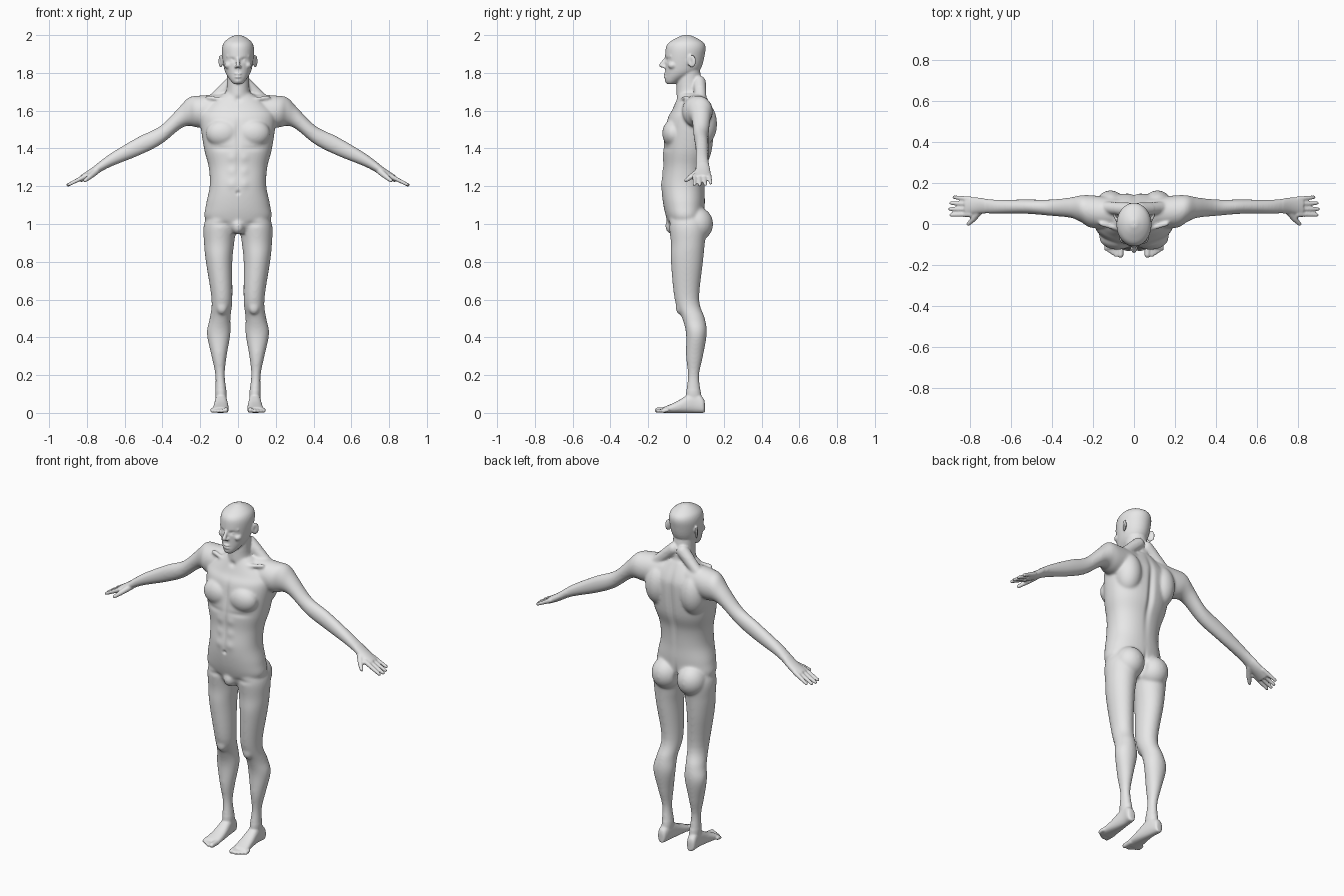
import bpy
import bmesh
from math import cos, sin, pi, exp, copysign
from mathutils import Vector, Matrix

default_cube = bpy.data.objects.get("Cube")
if default_cube:
    bpy.data.objects.remove(default_cube, do_unlink=True)

SIDES = 40
STEPS = 5
bm = bmesh.new()


def catmull_rom(before, start, end, after, t):
    """Blend between two values, guided by their neighbours."""
    slope_in = (end - before) / 2
    slope_out = (after - start) / 2
    rise = end - start
    bend = 3 * rise - 2 * slope_in - slope_out
    twist = slope_in + slope_out - 2 * rise
    return start + t * (slope_in + t * (bend + t * twist))


def smooth_rows(rows):
    """Fill in sections between the given ones."""
    padded = [rows[0], *rows, rows[-1]]
    result = []
    for quad in zip(padded, padded[1:], padded[2:], padded[3:]):
        for step in range(STEPS):
            result.append([catmull_rom(*values, step / STEPS) for values in zip(*quad)])
    return result + [rows[-1]]


def rounded(value, power):
    return copysign(abs(value) ** (2 / power), value)


def loft(rows, place, power=2):
    """Skin sections of (position, a low, a high, b low, b high) along one axis."""
    rings = []
    for position, a_low, a_high, b_low, b_high in smooth_rows(rows):
        ring = []
        for side in range(SIDES):
            angle = 2 * pi * side / SIDES
            a = (a_low + a_high + rounded(cos(angle), power) * (a_high - a_low)) / 2
            b = (b_low + b_high + rounded(sin(angle), power) * (b_high - b_low)) / 2
            ring.append(bm.verts.new(place(position, a, b)))
        rings.append(ring)
    for lower, upper in zip(rings, rings[1:]):
        for side in range(SIDES):
            following = (side + 1) % SIDES
            bm.faces.new((lower[side], lower[following], upper[following], upper[side]))
    bm.faces.new(rings[0])
    bm.faces.new(rings[-1])


def along_x(position, a, b):
    return (position, a, b)


def along_y(position, a, b):
    return (a, position, b)


def along_z(position, a, b):
    return (a, b, position)


def upright_loft(rows, power):
    """Symmetric loft from (height, half width, front, back)."""
    loft([(height, -width, width, front, back) for height, width, front, back in rows],
         along_z, power)


def ellipsoid(center, radii, turn=0):
    matrix = (Matrix.Translation(center) @ Matrix.Rotation(turn, 4, 'Z')
              @ Matrix.Diagonal((*radii, 1)))
    bmesh.ops.create_uvsphere(bm, u_segments=24, v_segments=16, radius=1, matrix=matrix)


def capsule(start, end, start_radius, end_radius):
    start, end = Vector(start), Vector(end)
    axis = end - start
    turn = axis.to_track_quat('Z', 'Y').to_matrix().to_4x4()
    bmesh.ops.create_cone(bm, cap_ends=True, segments=24, depth=axis.length,
                          radius1=start_radius, radius2=end_radius,
                          matrix=Matrix.Translation((start + end) / 2) @ turn)
    ellipsoid(start, [start_radius] * 3)
    ellipsoid(end, [end_radius] * 3)


def build_arm():
    loft([(.03, -.02, .12, 1.52, 1.69), (.2, -.02, .14, 1.51, 1.68), (.26, .01, .14, 1.52, 1.67),
          (.31, .03, .13, 1.5, 1.62), (.41, .04, .12, 1.42, 1.52), (.53, .05, .12, 1.36, 1.46),
          (.68, .05, .12, 1.3, 1.37), (.77, .05, .13, 1.25, 1.3), (.83, .04, .13, 1.22, 1.26)],
         along_x)
    # Four fingers fan out, the thumb points forward
    for finger in range(4):
        reach = .1 - .005 * (finger - 1) ** 2
        root = Vector((.8, .047 + .025 * finger, 1.257))
        tip = Vector((.8 + reach, .044 + .029 * finger, 1.257 - reach / 2))
        capsule(root, tip, .013, .009)
    capsule((.75, .07, 1.28), (.785, .025, 1.25), .018, .014)
    capsule((.785, .025, 1.25), (.81, 0, 1.23), .014, .01)


def build_leg():
    loft([(1.08, .03, .14, -.08, .08), (1, .01, .18, -.09, .11), (.9, .02, .18, -.08, .1),
          (.8, .03, .17, -.08, .09), (.6, .03, .14, -.06, .07), (.5, .04, .15, -.02, .1),
          (.42, .04, .165, 0, .11), (.3, .06, .14, 0, .09), (.2, .07, .12, .01, .07),
          (.1, .06, .12, 0, .08), (.03, .07, .11, 0, .09)], along_z)
    # Kneecap
    ellipsoid((.085, -.03, .56), (.03, .025, .04))
    # Foot from heel to ball
    loft([(.1, .08, .1, 0, .05), (.09, .07, .12, 0, .08), (.04, .06, .12, 0, .11),
          (-.05, .05, .13, 0, .06), (-.12, .05, .14, 0, .03)], along_y, power=2.4)
    # Toes
    capsule((.065, -.1, .016), (.065, -.152, .014), .016, .014)
    for toe in range(4):
        x = .088 + .016 * toe
        capsule((x, -.1, .015), (x, -.152 + .01 * toe, .01), .011, .01)


def build_muscles():
    # Chest, shoulder blade, buttock
    ellipsoid((.08, -.066, 1.48), (.09, .06, .075))
    ellipsoid((.115, .085, 1.53), (.075, .08, .12))
    ellipsoid((.083, .058, 1), (.083, .086, .09))
    # Collarbone and neck muscle
    capsule((.02, -.04, 1.65), (.16, 0, 1.67), .011, .012)
    capsule((.03, .07, 1.75), (.13, .08, 1.66), .035, .03)


def build_face_side():
    # Ear, brow, cheekbone, nostril
    ellipsoid((.091, .03, 1.862), (.008, .025, .034), turn=-.45)
    capsule((.014, -.1, 1.886), (.055, -.08, 1.888), .009, .007)
    ellipsoid((.05, -.07, 1.84), (.022, .026, .02))
    ellipsoid((.011, -.118, 1.832), (.008, .01, .007))


def mirror_parts():
    bmesh.ops.recalc_face_normals(bm, faces=bm.faces)
    copied = bmesh.ops.duplicate(bm, geom=bm.verts[:] + bm.edges[:] + bm.faces[:])
    for item in copied["geom"]:
        if isinstance(item, bmesh.types.BMVert):
            item.co.x = -item.co.x


def build_trunk():
    upright_loft([(.95, .06, -.07, .04), (1.02, .17, -.1, .09), (1.1, .17, -.12, .1),
                  (1.2, .15, -.13, .1), (1.3, .155, -.12, .11), (1.4, .18, -.12, .14),
                  (1.55, .2, -.1, .15), (1.61, .18, -.07, .14), (1.69, .08, -.04, .1)], power=2.2)
    ellipsoid((0, -.07, .99), (.036, .04, .045))
    # Neck
    upright_loft([(1.6, .08, -.05, .12), (1.72, .06, -.05, .09), (1.84, .06, -.04, .07)], power=2)


def build_head():
    upright_loft([(1.74, .02, -.1, -.06), (1.76, .04, -.11, -.02), (1.81, .07, -.11, .07),
                  (1.9, .085, -.11, .1), (1.95, .08, -.1, .1), (1.98, .054, -.06, .065),
                  (2, .015, -.015, .02)], power=2)
    # Nose, lips, chin
    capsule((0, -.106, 1.88), (0, -.131, 1.84), .007, .012)
    for height in (1.793, 1.779):
        ellipsoid((0, -.107, height), (.02, .013, .006))
    ellipsoid((0, -.094, 1.758), (.02, .018, .014))


def apply_modifier(owner, name, kind, **settings):
    modifier = owner.modifiers.new(name, kind)
    for setting, value in settings.items():
        setattr(modifier, setting, value)
    bpy.ops.object.modifier_apply(modifier=modifier.name)


def sculpt(mesh, center, reach, height):
    """Raise or sink the skin softly around a point, on both sides."""
    normals = [vertex.normal.copy() for vertex in mesh.vertices]
    for vertex, normal in zip(mesh.vertices, normals):
        x, y, z = vertex.co
        if abs(z - center[2]) < 2 * reach[2]:
            offsets = zip((abs(x), y, z), center, reach)
            distance = sum(((here - middle) / size) ** 2 for here, middle, size in offsets)
            vertex.co += normal * height * exp(-distance)


for build_side_part in (build_arm, build_leg, build_muscles, build_face_side):
    build_side_part()
mirror_parts()
build_trunk()
build_head()
bmesh.ops.recalc_face_normals(bm, faces=bm.faces)

body = bpy.data.objects.new("body", bpy.data.meshes.new("body"))
bm.to_mesh(body.data)
bm.free()
bpy.context.collection.objects.link(body)
bpy.context.view_layer.objects.active = body
body.select_set(True)

# Fuse the parts into one skin; blend the joints, keep face, hands and feet crisp
apply_modifier(body, "fuse", 'REMESH', mode='VOXEL', voxel_size=.0055)
joints = body.vertex_groups.new(name="joints")
joints.add([vertex.index for vertex in body.data.vertices
            if .12 < vertex.co.z < 1.73 and abs(vertex.co.x) < .73], 1, 'REPLACE')
apply_modifier(body, "blend", 'SMOOTH', factor=.5, iterations=20, vertex_group=joints.name)
apply_modifier(body, "polish", 'SMOOTH', factor=.5, iterations=3)

# Eyes, mouth, ears
sculpt(body.data, center=(.032, -.1, 1.869), reach=(.017, .025, .01), height=-.009)
sculpt(body.data, center=(.033, -.09, 1.868), reach=(.01, .02, .006), height=.005)
sculpt(body.data, center=(0, -.118, 1.786), reach=(.02, .02, .004), height=-.004)
sculpt(body.data, center=(.1, .02, 1.862), reach=(.008, .012, .018), height=-.006)
# Spine and cleft
sculpt(body.data, center=(0, .15, 1.42), reach=(.017, .06, .19), height=-.014)
sculpt(body.data, center=(0, .1, 1), reach=(.01, .06, .06), height=-.012)
# Breastbone, belly line, navel, throat
sculpt(body.data, center=(0, -.12, 1.5), reach=(.014, .04, .07), height=-.006)
sculpt(body.data, center=(0, -.12, 1.33), reach=(.01, .04, .14), height=-.004)
sculpt(body.data, center=(0, -.13, 1.165), reach=(.01, .03, .01), height=-.008)
sculpt(body.data, center=(0, -.05, 1.66), reach=(.018, .03, .015), height=-.007)
# Chest crease, groin fold, belly muscles
sculpt(body.data, center=(.09, -.12, 1.4), reach=(.06, .04, .014), height=-.004)
sculpt(body.data, center=(.09, -.09, 1), reach=(.04, .04, .014), height=-.004)
for height in (1.21, 1.28, 1.35):
    sculpt(body.data, center=(.034, -.125, height), reach=(.022, .03, .024), height=.004)
bpy.ops.object.shade_smooth()

# Skin colour
skin = bpy.data.materials.new("light grey")
skin.use_nodes = True
skin.diffuse_color = (.8, .8, .8, 1)
skin.node_tree.nodes["Principled BSDF"].inputs["Base Color"].default_value = skin.diffuse_color
body.data.materials.clear()
body.data.materials.append(skin)
